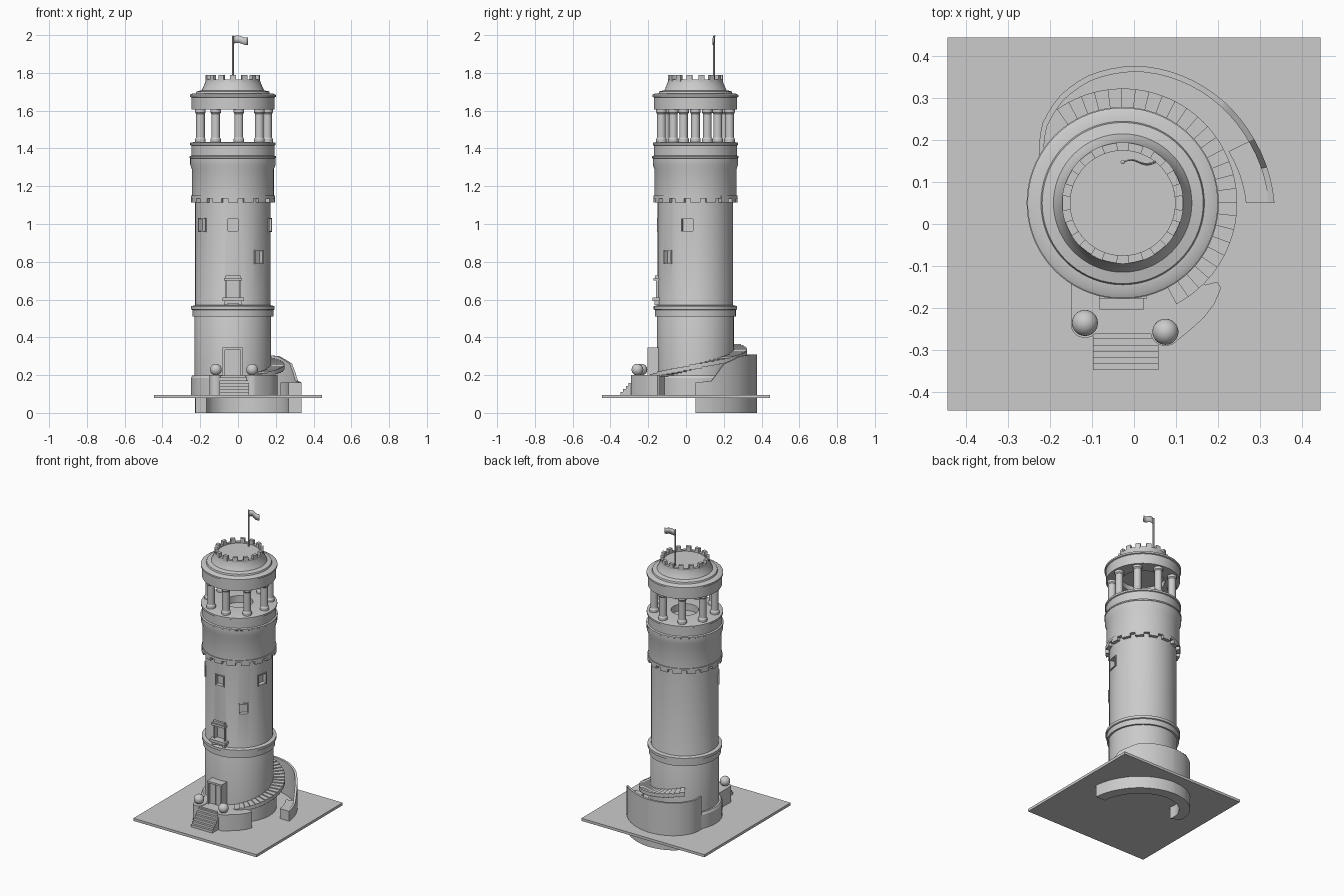
import bpy, bmesh, math
from math import sin, cos, radians, pi
from mathutils import Matrix, Vector

if "Cube" in bpy.data.objects:
    bpy.data.objects.remove(bpy.data.objects["Cube"])

CX, CY = -0.027, 0.05            # tower axis
stone = bpy.data.materials.new("stone_grey")
stone.diffuse_color = (0.6, 0.6, 0.6, 1)
stone.use_nodes = True
stone.node_tree.nodes["Principled BSDF"].inputs["Base Color"].default_value = stone.diffuse_color


def finish(name, bm, smooth=True):
    bmesh.ops.recalc_face_normals(bm, faces=bm.faces[:])
    me = bpy.data.meshes.new(name)
    bm.to_mesh(me)
    bm.free()
    me.materials.append(stone)
    ob = bpy.data.objects.new(name, me)
    bpy.context.collection.objects.link(ob)
    if smooth:
        bpy.ops.object.select_all(action='DESELECT')
        ob.select_set(True)
        bpy.context.view_layer.objects.active = ob
        bpy.ops.object.shade_smooth_by_angle(angle=radians(30))
    return ob


def lathe(name, profile, cx=CX, cy=CY, n=72):
    """Closed solid of revolution; profile runs from bottom axis to top axis."""
    bm = bmesh.new()
    rings = []
    for r, z in profile:
        if r == 0:
            rings.append([bm.verts.new((cx, cy, z))])
        else:
            rings.append([bm.verts.new((cx + r * cos(2 * pi * i / n), cy + r * sin(2 * pi * i / n), z)) for i in range(n)])
    for a, b in zip(rings, rings[1:]):
        for i in range(n):
            j = (i + 1) % n
            if len(a) == 1:
                bm.faces.new((a[0], b[i], b[j]))
            elif len(b) == 1:
                bm.faces.new((a[i], a[j], b[0]))
            else:
                bm.faces.new((a[i], a[j], b[j], b[i]))
    return finish(name, bm)


def add_sweep(bm, sections):
    """Solid from (angle, r_in, r_out, z_bottom, z_top) sections around the tower."""
    prev = None
    for a, r0, r1, z0, z1 in sections:
        c, s = cos(radians(a)), sin(radians(a))
        cur = [bm.verts.new((CX + r * c, CY + r * s, z)) for r, z in ((r0, z0), (r1, z0), (r1, z1), (r0, z1))]
        if prev:
            for k in range(4):
                m = (k + 1) % 4
                bm.faces.new((prev[k], prev[m], cur[m], cur[k]))
        else:
            bm.faces.new(cur)
        prev = cur
    bm.faces.new(prev)


def add_box(bm, x0, x1, y0, y1, z0, z1):
    mat = Matrix.Translation(((x0 + x1) / 2, (y0 + y1) / 2, (z0 + z1) / 2)) @ Matrix.Diagonal((x1 - x0, y1 - y0, z1 - z0, 1))
    bmesh.ops.create_cube(bm, size=1, matrix=mat)


def boxes(name, items):
    bm = bmesh.new()
    for b in items:
        add_box(bm, *b)
    return finish(name, bm, False)


def prism(name, pts, z0, z1):
    bm = bmesh.new()
    f = bm.faces.new([bm.verts.new((x, y, z0)) for x, y in pts])
    g = bmesh.ops.extrude_face_region(bm, geom=[f])
    bmesh.ops.translate(bm, vec=(0, 0, z1 - z0), verts=[v for v in g["geom"] if isinstance(v, bmesh.types.BMVert)])
    return finish(name, bm)


def interp(table, a):
    for (a0, v0), (a1, v1) in zip(table, table[1:]):
        if a <= a1:
            return v0 + (v1 - v0) * (a - a0) / (a1 - a0)
    return table[-1][1]


# ground plate and drum under the tower
boxes("ground_plate", [(-0.445, 0.445, -0.445, 0.445, 0.078, 0.095)])
lathe("plinth", [(0, 0.09), (0.222, 0.09), (0.222, 0.185), (0.215, 0.197), (0, 0.197)])

# main shaft with recessed windows
shaft = lathe("tower_shaft", [(0, 0.15), (0.203, 0.15), (0.203, 0.53), (0.2, 0.54), (0.2, 1.18), (0, 1.18)])
bm = bmesh.new()
for ang, z, w in ((-90, 0.995, 0.058), (-144, 0.995, 0.062), (-12, 0.995, 0.064), (-47, 0.825, 0.056), (-90, 0.655, 0.075)):
    h = 0.066 if z > 0.7 else 0.1
    mat = (Matrix.Translation((CX, CY, z)) @ Matrix.Rotation(radians(ang), 4, 'Z')
           @ Matrix.Translation((0.205, 0, 0)) @ Matrix.Diagonal((0.06, w, h, 1)))
    bmesh.ops.create_cube(bm, size=1, matrix=mat)
cutter = finish("window_cutter", bm, False)
cutter.hide_render = True
mod = shaft.modifiers.new("windows", 'BOOLEAN')
mod.operation = 'DIFFERENCE'
mod.solver = 'EXACT'
mod.object = cutter
bpy.context.view_layer.objects.active = shaft
bpy.ops.object.modifier_apply(modifier=mod.name)
bpy.data.objects.remove(cutter)

# window surrounds
bm = bmesh.new()
for ang, z, w in ((-144, 0.995, 0.062), (-12, 0.995, 0.064), (-47, 0.825, 0.056), (-90, 0.995, 0.058)):
    m = Matrix.Translation((CX, CY, z)) @ Matrix.Rotation(radians(ang), 4, 'Z')
    for y, zz, sy, sz in ((0, 0.034, w + 0.006, 0.006), (0, -0.034, w + 0.006, 0.006),
                          (w / 2, 0, 0.006, 0.07), (-w / 2, 0, 0.006, 0.07)):
        bmesh.ops.create_cube(bm, size=1, matrix=m @ Matrix.Translation((0.195, y, zz)) @ Matrix.Diagonal((0.018, sy, sz, 1)))
finish("window_frames", bm, False)
boxes("balcony_window", [
    (-0.083, 0.031, -0.178, -0.13, 0.592, 0.61), (-0.073, 0.021, -0.168, -0.13, 0.58, 0.592),
    (-0.073, -0.055, -0.166, -0.13, 0.572, 0.592), (0.003, 0.021, -0.166, -0.13, 0.572, 0.592),
    (-0.068, -0.06, -0.158, -0.12, 0.61, 0.7), (0.008, 0.016, -0.158, -0.12, 0.61, 0.7),
    (-0.074, 0.022, -0.172, -0.13, 0.7, 0.714), (-0.066, 0.014, -0.164, -0.13, 0.714, 0.728)])

# string course
lathe("string_course", [(0, 0.51), (0.214, 0.51), (0.214, 0.545), (0.221, 0.548), (0.221, 0.565), (0.2, 0.57), (0, 0.57)])

# overhanging gallery with teeth underneath and sunken floor hatch
lathe("gallery", [(0, 1.14), (0.217, 1.14), (0.217, 1.29), (0.226, 1.315), (0.226, 1.348), (0.229, 1.35),
                  (0.229, 1.358), (0.22, 1.362), (0.22, 1.415), (0.226, 1.418), (0.226, 1.43), (0.2, 1.435),
                  (0.082, 1.435), (0.082, 1.39), (0, 1.39)])
bm = bmesh.new()
for i in range(16):
    a = i * 22.5
    add_sweep(bm, [(a + d, 0.195, 0.222, 1.115, 1.15) for d in (-7, -2.3, 2.3, 7)])
add_sweep(bm, [(a, 0.195, 0.222, 1.135, 1.15) for a in range(0, 361, 5)])
finish("gallery_teeth", bm)

# belvedere columns
for i in range(9):
    a = radians(40 * i)
    lathe("column", [(0, 1.425), (0.028, 1.425), (0.028, 1.45), (0.023, 1.458), (0.023, 1.583), (0.028, 1.59),
                     (0.028, 1.61), (0, 1.61)], CX + 0.183 * cos(a), CY + 0.183 * sin(a), 16)

# roof drum with stepped cone
lathe("roof", [(0, 1.64), (0.13, 1.64), (0.13, 1.605), (0.22, 1.605), (0.22, 1.67), (0.227, 1.673), (0.227, 1.684),
               (0.215, 1.69), (0.195, 1.692), (0.192, 1.702), (0.165, 1.708), (0.158, 1.722),
               (0.144, 1.757), (0.144, 1.765), (0.125, 1.765), (0.125, 1.758), (0, 1.758)])
bm = bmesh.new()
for i in range(14):
    a = 90 + i * 360 / 14
    add_sweep(bm, [(a + d, 0.125, 0.145, 1.755, 1.788) for d in (-6, 0, 6)])
finish("roof_battlements", bm)

# flagpole and waving flag
lathe("flagpole", [(0, 1.75), (0.005, 1.75), (0.005, 1.995), (0, 2.0)], CX, 0.148, 10)
bm = bmesh.new()
prev = None
for i in range(9):
    t = i / 8
    x, y, dz = CX + 0.078 * t, 0.148 + 0.006 * sin(t * 2 * pi), 0.006 * sin(t * 5)
    cur = [bm.verts.new((x, y + o, z + dz)) for o, z in ((0, 1.953), (0.004 * t, 1.992))]
    if prev:
        bm.faces.new((prev[0], cur[0], cur[1], prev[1]))
    prev = cur
flag = finish("flag", bm)
flag.modifiers.new("thickness", 'SOLIDIFY').thickness = 0.003

# spiral stair around the shaft
bm = bmesh.new()
N, A0, A1 = 27, -62, 125
step = (A1 - A0) / N
for i in range(N):
    z = 0.2 + 0.165 * (i + 1) / N
    a = A0 + i * step
    add_sweep(bm, [(a + d * step, 0.19, 0.273, z - 0.025, z) for d in (0, 0.5, 1)])
finish("spiral_stair", bm, False)

# curved outer wall: thick footing, thin parapet that drops at its end
radius = [(0, 0.362), (27, 0.348), (84, 0.329), (105, 0.315), (120, 0.297), (135, 0.27), (150, 0.23)]
height = [(0, 0.16), (14, 0.17), (26, 0.26), (44, 0.3), (60, 0.308), (150, 0.308)]
angles = sorted(set(list(range(0, 151, 5)) + [14, 26, 44, 84]))
bm = bmesh.new()
add_sweep(bm, [(a, interp(radius, a) - 0.068, interp(radius, a), 0, 0.085) for a in angles])
add_sweep(bm, [(a, interp(radius, a) - 0.068, interp(radius, a), 0.08, 0.16) for a in angles if a <= 26])
add_sweep(bm, [(a, interp(radius, a) - 0.014, interp(radius, a), 0.08, interp(height, a)) for a in angles])
finish("curved_wall", bm)

# entrance landing, steps and piers
boxes("landing", [(-0.1, 0.06, -0.262, -0.05, 0.09, 0.197)])
boxes("front_steps", [(-0.098, 0.058, -0.348 + i * 0.0147, -0.25, 0.09, 0.095 + 0.0155 * (i + 1)) for i in range(6)])
left = [(-0.15, -0.05), (-0.15, -0.235)]
left += [(-0.117 + 0.034 * cos(radians(a)), -0.238 + 0.034 * sin(radians(a))) for a in range(180, 361, 20)]
prism("left_pier", left + [(-0.083, -0.05)], 0.09, 0.2)
right = [(0.075 + 0.036 * cos(radians(a)), -0.257 + 0.034 * sin(radians(a))) for a in range(160, 301, 20)]
right += [(0.135, -0.252), (0.168, -0.222), (0.192, -0.19), (0.208, -0.152), (0.198, -0.138), (0.17, -0.145), (0.1, -0.1), (0.05, -0.1)]
prism("right_pier", right, 0.09, 0.2)
for name, x, y in (("left_ball", -0.117, -0.236), ("right_ball", 0.075, -0.257)):
    bm = bmesh.new()
    bmesh.ops.create_uvsphere(bm, u_segments=28, v_segments=16, radius=0.031, matrix=Matrix.Translation((x, y, 0.229)))
    finish(name, bm)

# door frame with double leaves
boxes("door_frame", [(-0.082, -0.07, -0.204, -0.12, 0.195, 0.345), (0.012, 0.024, -0.204, -0.12, 0.195, 0.345),
                     (-0.07, 0.012, -0.204, -0.12, 0.333, 0.345)])
boxes("door_leaves", [(-0.072, -0.031, -0.188, -0.12, 0.195, 0.335), (-0.027, 0.014, -0.188, -0.12, 0.195, 0.335),
                      (-0.032, -0.026, -0.184, -0.12, 0.195, 0.335)])
